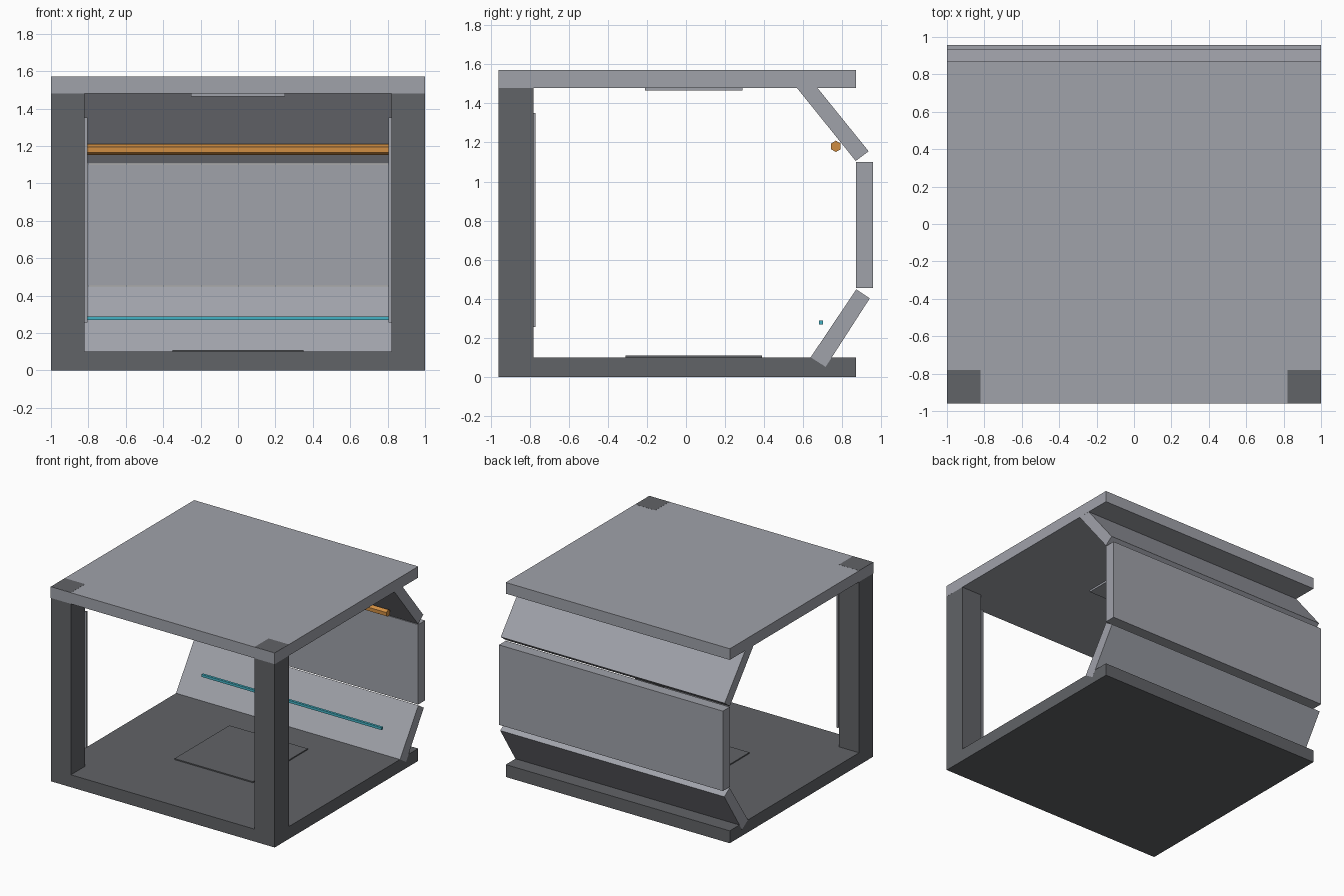
import bpy, bmesh, math

if "Cube" in bpy.data.objects:
    bpy.data.objects.remove(bpy.data.objects["Cube"])


def material(name, rgb):
    m = bpy.data.materials.new(name)
    m.diffuse_color = (*rgb, 1)
    m.use_nodes = True
    m.node_tree.nodes["Principled BSDF"].inputs["Base Color"].default_value = m.diffuse_color
    return m


LIGHT = material("light grey", (0.35, 0.36, 0.40))
DARK = material("dark grey", (0.12, 0.125, 0.135))
ORANGE = material("orange", (0.63, 0.27, 0.055))
CYAN = material("cyan", (0.06, 0.45, 0.56))


def prism(name, profile, x0, x1, mat):
    """Extrude a (y, z) profile along x."""
    bm = bmesh.new()
    face = bm.faces.new([bm.verts.new((x0, y, z)) for y, z in profile])
    ext = bmesh.ops.extrude_face_region(bm, geom=[face])
    for v in ext["geom"]:
        if isinstance(v, bmesh.types.BMVert):
            v.co.x = x1
    bmesh.ops.recalc_face_normals(bm, faces=bm.faces[:])
    me = bpy.data.meshes.new(name)
    bm.to_mesh(me)
    bm.free()
    me.materials.append(mat)
    ob = bpy.data.objects.new(name, me)
    bpy.context.collection.objects.link(ob)
    return ob


def box(name, x0, x1, y0, y1, z0, z1, mat):
    return prism(name, [(y0, z0), (y1, z0), (y1, z1), (y0, z1)], x0, x1, mat)


E = 0.0006  # tiny offset that keeps overlapping faces from coinciding

# floor and roof slabs
box("floor", -1, 1, -0.96, 0.87, 0, 0.10, DARK)
box("roof", -1 - E, 1 + E, -0.96 - E, 0.87, 1.48, 1.57, LIGHT)

# plates on floor and ceiling
box("floor_plate", -0.35, 0.35, -0.31, 0.39, 0.10, 0.109, DARK)
box("ceiling_plate", -0.25, 0.25, -0.21, 0.29, 1.465, 1.48, LIGHT)

# front posts with thin strips on their inner back corners
for side, s in (("left", -1), ("right", 1)):
    box("front_post_" + side, s * 0.82, s * 1.0, -0.96, -0.78, 0.0, 1.57 + E, DARK)
    box("post_strip_" + side, s * 0.805, s * 0.82, -0.785, -0.77, 0.255, 1.352, LIGHT)

# back wall: upright panel between two slanted ones
box("back_panel_middle", -1, 1, 0.87, 0.958, 0.455, 1.10, LIGHT)
prism("back_panel_upper",
      [(0.869, 1.105), (0.935, 1.155), (0.631, 1.531), (0.567, 1.48)], -1, 1, LIGHT)
prism("back_panel_lower",
      [(0.638, 0.10), (0.715, 0.051), (0.941, 0.402), (0.872, 0.448)], -1 - E, 1 + E, LIGHT)

# six-sided pipe and square light strip inside the back wall
hexagon = [(0.767 + 0.029 * math.sin(k * math.pi / 3),
            1.18 + 0.029 * math.cos(k * math.pi / 3)) for k in range(6)]
prism("pipe", hexagon, -0.805, 0.805, ORANGE)
box("light_strip", -0.805, 0.805, 0.682, 0.702, 0.268, 0.288, CYAN)
